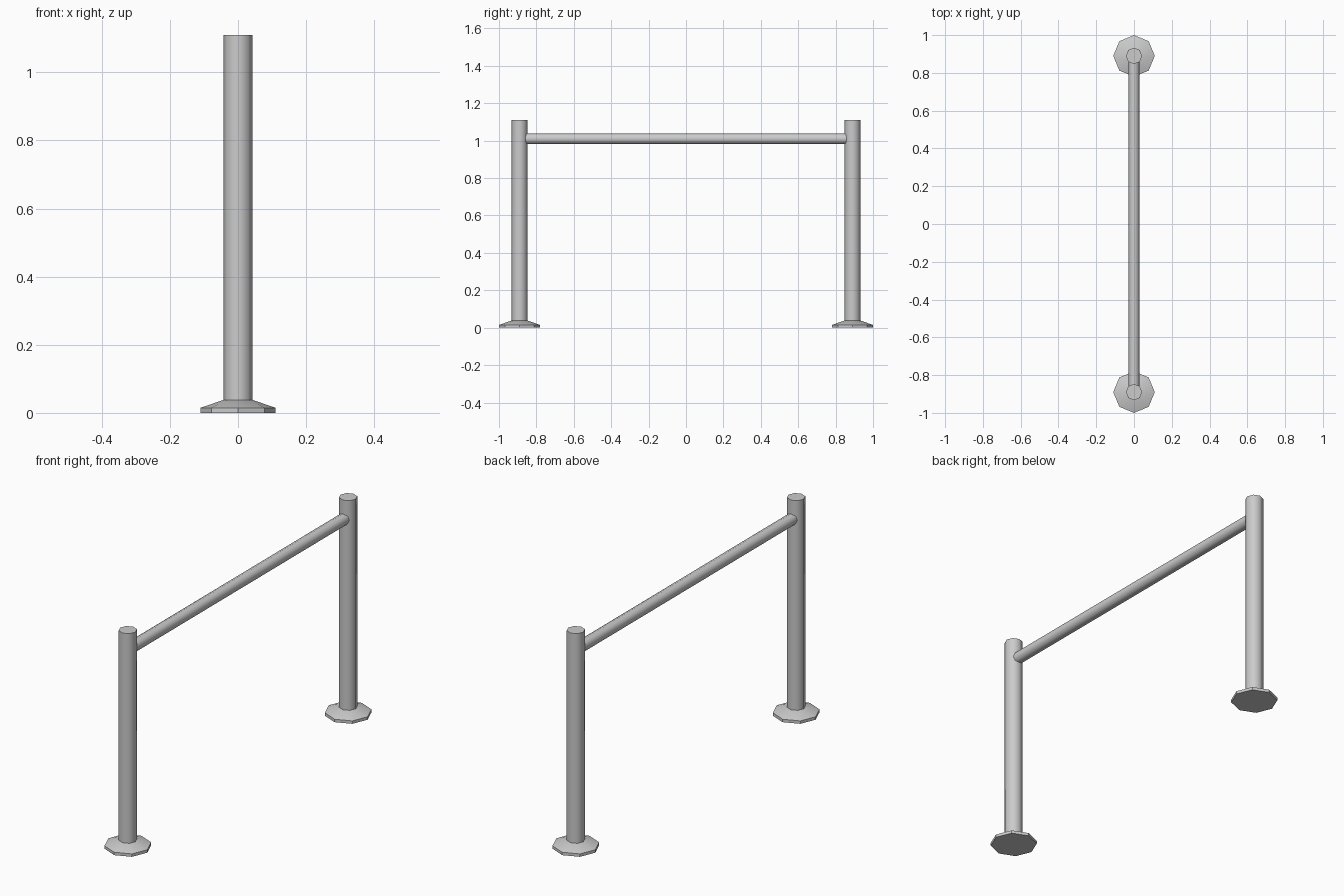
import bpy, bmesh
from math import radians, cos, sin, pi
from mathutils import Matrix

if "Cube" in bpy.data.objects:
    bpy.data.objects.remove(bpy.data.objects["Cube"])

SIDES = 8


def lathe(name, profile, matrix, angle):
    """Closed octagonal solid from (radius, height) rings."""
    bm = bmesh.new()
    rings = [[bm.verts.new((r * cos(2 * pi * i / SIDES), r * sin(2 * pi * i / SIDES), z))
              for i in range(SIDES)] for r, z in profile]
    for a, b in zip(rings, rings[1:]):
        for i in range(SIDES):
            j = (i + 1) % SIDES
            bm.faces.new((a[i], a[j], b[j], b[i]))
    bm.faces.new(rings[0][::-1])
    bm.faces.new(rings[-1])
    mesh = bpy.data.meshes.new(name)
    bm.to_mesh(mesh)
    bm.free()
    ob = bpy.data.objects.new(name, mesh)
    ob.matrix_world = matrix
    bpy.context.collection.objects.link(ob)
    bpy.ops.object.select_all(action='DESELECT')
    ob.select_set(True)
    bpy.context.view_layer.objects.active = ob
    bpy.ops.object.shade_smooth_by_angle(angle=radians(angle))


# Posts with flared octagonal feet
for side, y in (("front", -0.89), ("back", 0.89)):
    at = Matrix.Translation((0, y, 0))
    lathe(side + "_foot", [(0.11, 0), (0.11, 0.015), (0.043, 0.038)], at, 30)
    lathe(side + "_post", [(0.043, 0.02), (0.043, 1.11)], at, 50)

# Horizontal rail running into both posts
lathe("rail", [(0.029, -0.87), (0.029, 0.87)],
      Matrix.Translation((0, 0, 1.01)) @ Matrix.Rotation(radians(-90), 4, 'X'), 50)
